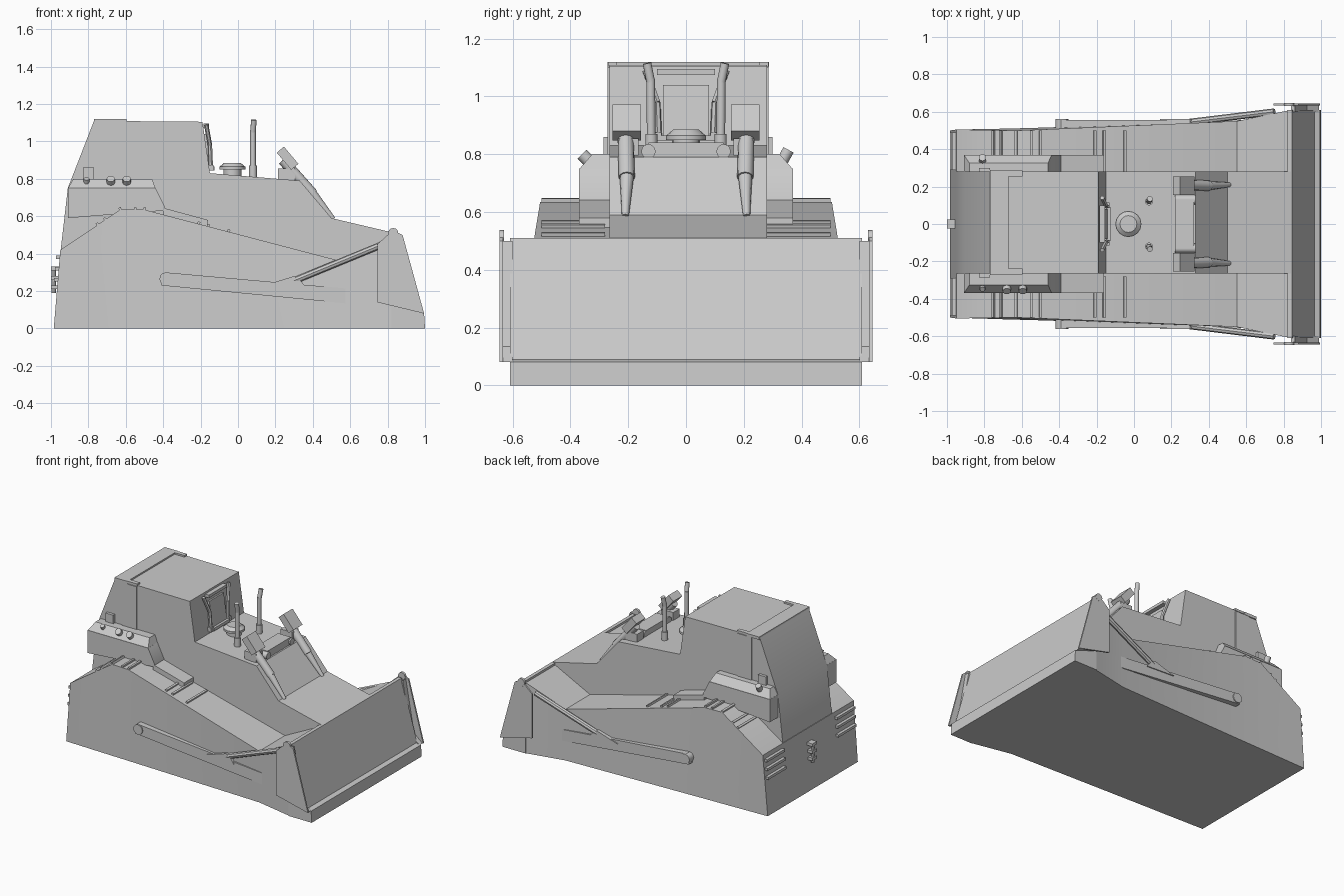
import bpy, bmesh
from mathutils import Vector

cube = bpy.data.objects.get("Cube")
if cube:
    bpy.data.objects.remove(cube, do_unlink=True)

GREY = (0.6, 0.6, 0.6, 1)
mat = bpy.data.materials.new("plain grey")
mat.use_nodes = True
mat.diffuse_color = GREY
mat.node_tree.nodes["Principled BSDF"].inputs["Base Color"].default_value = GREY


def finish(name, bm):
    bmesh.ops.recalc_face_normals(bm, faces=bm.faces)
    mesh = bpy.data.meshes.new(name)
    bm.to_mesh(mesh)
    bm.free()
    mesh.materials.append(mat)
    obj = bpy.data.objects.new(name, mesh)
    bpy.context.collection.objects.link(obj)
    return obj


def loft(name, rings):
    """Skin a list of equal-sized closed rings and cap both ends."""
    bm = bmesh.new()
    rows = [[bm.verts.new(p) for p in ring] for ring in rings]
    n = len(rows[0])
    for a, b in zip(rows, rows[1:]):
        for i in range(n):
            j = (i + 1) % n
            bm.faces.new((a[i], a[j], b[j], b[i]))
    bm.faces.new(rows[0])
    bm.faces.new(rows[-1])
    return finish(name, bm)


def prism(name, profile, y0, y1):
    """Extrude an x-z profile along y."""
    return loft(name, [[(x, y, z) for x, z in profile] for y in (y0, y1)])


def box(name, centre, size, tilt=0):
    """Box turned about y by tilt radians."""
    bm = bmesh.new()
    bmesh.ops.create_cube(bm, size=1)
    bmesh.ops.scale(bm, vec=size, verts=bm.verts)
    obj = finish(name, bm)
    obj.location = centre
    obj.rotation_euler.y = tilt
    return obj


def rod(name, a, b, r, r2=None, sides=12):
    """Cylinder or cone from a to b."""
    a, b = Vector(a), Vector(b)
    bm = bmesh.new()
    bmesh.ops.create_cone(bm, cap_ends=True, segments=sides, radius1=r,
                          radius2=r if r2 is None else r2, depth=(b - a).length)
    obj = finish(name, bm)
    obj.location = (a + b) / 2
    obj.rotation_mode = 'QUATERNION'
    obj.rotation_quaternion = (b - a).to_track_quat('Z', 'Y')
    return obj


# Lower hull covering the tracks: bottom x, top x, top z, bottom y, top y
stations = [(-.985, -.95, .42, .5, .505), (-.68, -.63, .635, .51, .5),
            (-.5, -.5, .635, .515, .505), (.55, .55, .36, .55, .55),
            (.84, .84, .505, .61, .61)]
loft("track_hull", [[(xb, -yb, 0), (xt, -yt, zt), (xt, yt, zt), (xb, yb, 0)]
                    for xb, xt, zt, yb, yt in stations])


def hull_top(x):
    for a, b in zip(stations, stations[1:]):
        if a[1] <= x <= b[1]:
            return a[2] + (b[2] - a[2]) * (x - a[1]) / (b[1] - a[1])
    return 0


# Cab, hood and nose in one central body
prism("cab_and_hood", [(-.978, .02), (-.948, .42), (-.91, .75), (-.77, 1.11), (-.19, 1.105),
                       (-.15, .83), (.33, .79), (.5, .59), (.84, .51), (.84, .02)], -.265, .28)
box("roof_rear_edge", (-.72, .008, 1.11), (.1, .56, .02))
for s in (-1, 1):
    box("roof_side_edge", (-.655, .008 + s * .262, 1.112), (.12, .03, .016))

# Blade
prism("blade", [(.82, 0), (.82, .51), (.845, .51), (.965, .09), (.995, .08), (1, 0)], -.61, .61)

for s in (-1, 1):
    side = .28 if s > 0 else -.265
    # Blade end plates with lifting eyes
    prism("blade_end_filler", [(.84, .13), (.84, .49), (.86, .5), (.925, .134), (.99, .08)],
          s * .6, s * .638)
    prism("blade_end_plate", [(.745, .14), (.745, .45), (.8, .5), (.84, .52), (.88, .5), (.995, .08)],
          s * .634, s * .645)
    rod("lifting_eye", (.83, s * .63, .51), (.83, s * .646, .51), .027)

    # Push arm and brace
    prism("push_arm", [(-.41, .23), (-.41, .28), (-.39, .3), (.62, .21), (.62, .13)], s * .48, s * .555)
    rod("push_arm_pivot", (-.385, s * .5, .265), (-.385, s * .562, .265), .035)
    rod("blade_brace", (.3, s * .545, .255), (.75, s * .6, .44), .018, sides=8)
    prism("brace_foot", [(.14, .23), (.3, .28), (.34, .25), (.36, .22)], s * .5, s * .562)

    # Side tank with chamfered top and sloping step
    outer = [(-.91, .59), (-.91, .75), (-.44, .75), (-.39, .65), (-.39, .63), (-.54, .62)]
    crown = [(-.89, .59), (-.87, .8), (-.46, .8), (-.42, .65), (-.42, .63), (-.54, .62)]
    loft("side_tank", [[(x, y, z) for x, z in ring] for ring, y in
                       ((outer, s * .24), (outer, s * .37))])
    loft("tank_top", [[(x, s * y, z) for x, y in corners] for corners, z in
                      (([(-.91, .25), (-.91, .37), (-.44, .37), (-.44, .25)], .748),
                       ([(-.88, .25), (-.88, .325), (-.46, .325), (-.46, .25)], .8))])
    prism("tank_step", [(-.4, .59), (-.4, .645), (-.16, .58), (-.16, .54)], s * .25, s * .37)

    # Track cleats on the hull top
    for x in (-.75, -.71, -.63, -.55, -.5, -.21, -.16, -.05):
        slope = -(hull_top(x + .01) - hull_top(x - .01)) / .02
        box("track_cleat", (x, s * .39, hull_top(x) + .002), (.014, .22, .02), slope)

    # Rear ladder slats
    for z in (.26, .32, .38):
        box("rear_slat", (-.968 + (z - .26) * .08, s * .39, z), (.03, .2, .018))

    # Exhaust stacks
    rod("exhaust_stack", (.08, s * .12, .79), (.08, s * .122, 1.06), .015)
    rod("exhaust_tip", (.08, s * .122, 1.05), (.085, s * .135, 1.115), .015)
    rod("exhaust_base", (.08, s * .12, .79), (.08, s * .12, .87), .021)

    # Blade lift cylinders, lamps and brackets
    rod("lift_barrel", (.24, s * .21, .9), (.4, s * .205, .72), .028)
    rod("lift_piston", (.4, s * .205, .72), (.51, s * .21, .585), .024, .012)
    box("lift_lamp", (.265, s * .205, .91), (.05, .1, .12), -.7)
    box("lift_bracket", (.26, s * .2, .825), (.09, .07, .06))
    rod("bracket_drum", (.22, s * .13, .81), (.33, s * .13, .81), .025)

    # Windscreen posts
    rod("window_post", (-.15, s * .1, .98), (-.17, s * .14, 1.09), .012, sides=6)
    rod("window_post", (-.145, s * .095, .86), (-.15, s * .1, .98), .012, sides=6)
    box("window_hinge", (-.145, s * .1, .86), (.03, .03, .03))

    # Cab pillar and work lamp
    box("cab_pillar", (-.655, side, .95), (.11, .012, .3))
    box("rear_lamp", (-.8, side + s * .005, .83), (.06, .03, .06))

# Windscreen frame
box("window_top_bar", (-.17, 0, 1.085), (.03, .2, .02))
box("window_pane", (-.163, 0, .95), (.018, .16, .18), -.14)
box("window_sill", (-.14, 0, .855), (.03, .18, .02))
box("lift_crossbar", (.27, 0, .815), (.1, .26, .05))

# Hood air intake
rod("intake_neck", (-.03, 0, .8), (-.03, 0, .85), .048, sides=16)
rod("intake_brim", (-.03, 0, .85), (-.03, 0, .865), .07, sides=16)
rod("intake_cap", (-.03, 0, .865), (-.03, 0, .885), .068, .045, sides=16)

# Tank caps and filler
for x in (-.68, -.595):
    rod("tank_cap", (x, -.33, .77), (x, -.36, .8), .022)
rod("filler_cap", (-.81, .33, .77), (-.81, .355, .815), .02)
rod("filler_cap", (-.81, -.33, .77), (-.81, -.35, .8), .015)

# Rear hitch
for z in (.22, .27, .32):
    box("hitch_jaw", (-.975, 0, z), (.05, .05, .02))
rod("hitch_pin", (-.985, 0, .19), (-.985, 0, .33), .012, sides=8)

# Round parts are smooth, hard edges stay sharp
bpy.ops.object.select_all(action='DESELECT')
for obj in bpy.context.scene.objects:
    if obj.type == 'MESH':
        obj.select_set(True)
        bpy.context.view_layer.objects.active = obj
bpy.ops.object.shade_smooth_by_angle(angle=.6)
